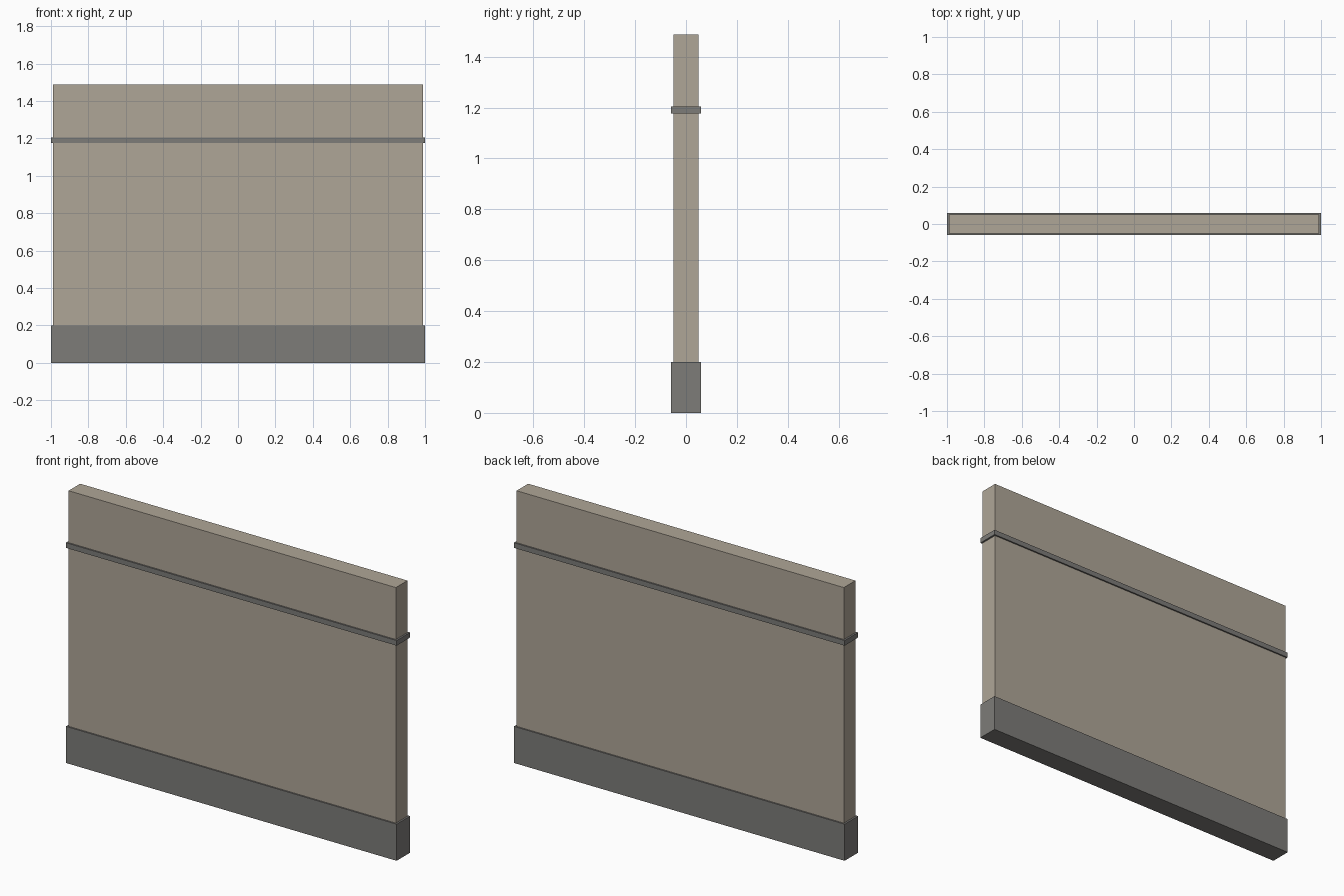
import bpy

if "Cube" in bpy.data.objects:
    bpy.data.objects.remove(bpy.data.objects["Cube"])


def material(name, rgb):
    mat = bpy.data.materials.new(name)
    mat.diffuse_color = (*rgb, 1.0)
    mat.use_nodes = True
    mat.node_tree.nodes["Principled BSDF"].inputs["Base Color"].default_value = mat.diffuse_color
    return mat


def slab(name, half_x, half_y, z0, z1, mat):
    """Box centred on x and y, spanning z0 to z1."""
    bpy.ops.mesh.primitive_cube_add(size=2, location=(0, 0, (z0 + z1) / 2))
    obj = bpy.context.object
    obj.name = name
    obj.scale = (half_x, half_y, (z1 - z0) / 2)
    bpy.ops.object.transform_apply(location=False, rotation=False, scale=True)
    obj.data.materials.append(mat)
    return obj


plaster = material("tan_plaster", (0.43, 0.38, 0.31))
trim = material("dark_grey_trim", (0.205, 0.20, 0.19))

# Main wall panel, running down inside the skirting
slab("wall_panel", 0.99, 0.05, 0.002, 1.488, plaster)

# Skirting and thin rail wrap all four sides of the panel
slab("skirting_base", 1.0, 0.058, 0.0, 0.2, trim)
slab("wall_rail", 1.0, 0.058, 1.176, 1.204, trim)
